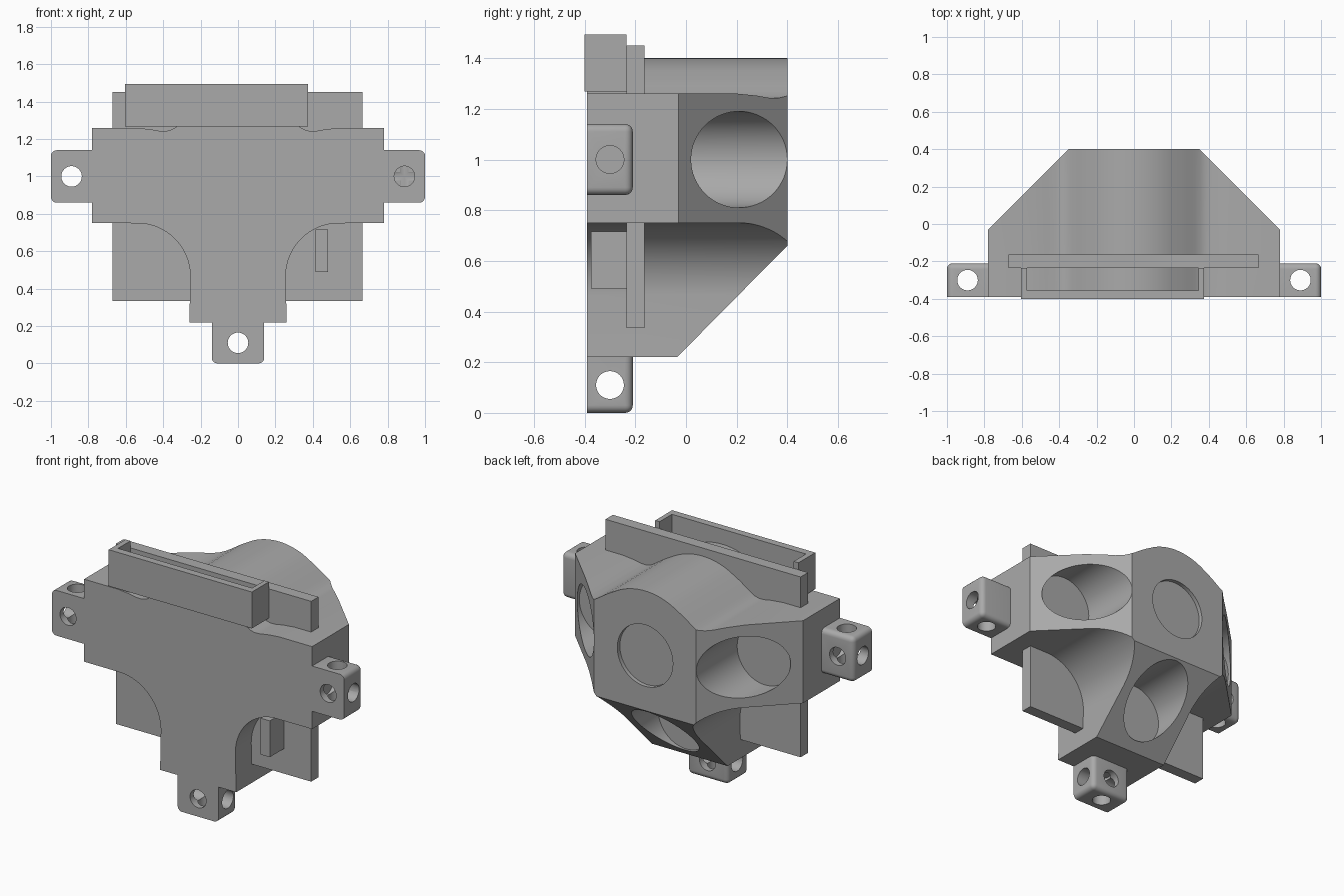
import bpy, bmesh, math
from mathutils import Vector

cube = bpy.data.objects.get("Cube")
if cube:
    bpy.data.objects.remove(cube, do_unlink=True)

grey = bpy.data.materials.new("plain grey")
grey.use_nodes = True
COLOUR = (0.4, 0.4, 0.4, 1)
grey.diffuse_color = COLOUR
grey.node_tree.nodes["Principled BSDF"].inputs["Base Color"].default_value = COLOUR

FRONT = -0.39
BORE = 0.19


def make(name, bm):
    bmesh.ops.recalc_face_normals(bm, faces=bm.faces)
    mesh = bpy.data.meshes.new(name)
    bm.to_mesh(mesh)
    bm.free()
    mesh.materials.append(grey)
    ob = bpy.data.objects.new(name, mesh)
    bpy.context.collection.objects.link(ob)
    return ob


def prism(name, points, axis, lo, hi):
    """Extrude a 2D outline along an axis; the outline uses the other two axes in order."""
    def place(p, t):
        v = list(p)
        v.insert(axis, t)
        return v
    bm = bmesh.new()
    face = bm.faces.new([bm.verts.new(place(p, lo)) for p in points])
    grown = bmesh.ops.extrude_face_region(bm, geom=[face])["geom"]
    shift = Vector(place((0, 0), hi - lo))
    bmesh.ops.translate(bm, vec=shift, verts=[g for g in grown if isinstance(g, bmesh.types.BMVert)])
    return make(name, bm)


def block(name, x, y, z):
    return prism(name, [(x[0], y[0]), (x[1], y[0]), (x[1], y[1]), (x[0], y[1])], 2, *z)


def arc(cx, cy, r, a, b, n):
    angles = [math.radians(a + (b - a) * i / n) for i in range(n + 1)]
    return [(cx + r * math.cos(t), cy + r * math.sin(t)) for t in angles]


def rod(centre, r, axis, lo, hi, n=64):
    return prism("cutter", arc(*centre, r, 0, 360, n)[:-1], axis, lo, hi)


def combine(ob, tool, operation="DIFFERENCE"):
    tool.hide_render = True
    mod = ob.modifiers.new("cut", "BOOLEAN")
    mod.operation, mod.object, mod.solver = operation, tool, "EXACT"
    bpy.context.view_layer.objects.active = ob
    bpy.ops.object.modifier_apply(modifier=mod.name)
    bpy.data.objects.remove(tool, do_unlink=True)


def smooth(ob):
    bpy.ops.object.select_all(action="DESELECT")
    ob.select_set(True)
    bpy.context.view_layer.objects.active = ob
    bpy.ops.object.shade_smooth_by_angle(angle=math.radians(25))


# T-shaped body: half outline from the hump down to the stem, then mirrored
half = arc(0, 1.0, 0.4, 88, 58, 10)
half += [(0.25, 1.318), (0.29, 1.292), (0.325, 1.268), (0.355, 1.25), (0.385, 1.242),
         (0.42, 1.243), (0.47, 1.252), (0.55, 1.26), (0.78, 1.26), (0.78, 0.75)]
half += arc(0.54, 0.46, 0.285, 90, 180, 24)[1:]
half[-25 + 1:] = [(x, z + 0.005) for x, z in half[-25 + 1:]]
half += [(0.26, 0.22)]
outline = half + [(-x, z) for x, z in reversed(half)]
body = prism("housing", outline, 1, FRONT, 0.4)

# Slanted back corners on both sides and below
plan = [(-0.78, -1), (0.78, -1), (0.78, -0.03), (0.35, 0.4), (-0.35, 0.4), (-0.78, -0.03)]
combine(body, prism("cutter", plan, 2, -1, 2), "INTERSECT")
side = [(-1, 0.22), (-0.035, 0.22), (0.4, 0.66), (0.4, 2), (-1, 2)]
combine(body, prism("cutter", side, 0, -1, 1), "INTERSECT")

# Round sockets bored from the back, and a shallow one in the middle
for x, z, floor in ((-0.54, 1.0, 0.0), (0.54, 1.0, 0.0), (0, 0.46, 0.0), (0, 1.0, 0.375)):
    combine(body, rod((x, z), BORE, 1, floor, 0.6))
smooth(body)

# Mounting lugs: rounded blocks with three crossing holes
HOLE = 0.055


def lug(name, x, z, outer_axis, outer, root, cuts):
    ob = block(name, x, (FRONT, -0.21), z)
    bm = bmesh.new()
    bm.from_mesh(ob.data)
    edges = []
    for e in bm.edges:
        mid = (e.verts[0].co + e.verts[1].co) / 2
        if abs(mid.y - FRONT) > 0.001 and abs(mid[outer_axis] - root) > 0.001:
            edges.append(e)
    bmesh.ops.bevel(bm, geom=edges, offset=0.03, segments=5, profile=0.5, affect="EDGES")
    bm.to_mesh(ob.data)
    bm.free()
    for centre, axis, lo, hi in cuts:
        combine(ob, rod(centre, HOLE, axis, lo, hi, 32))
    smooth(ob)


for sign, name, back in ((1, "left_lug", -0.25), (-1, "right_lug", 0)):
    cx = sign * 0.89
    lug(name, sorted((sign * 0.775, sign)), (0.86, 1.14), 0, sign, sign * 0.775,
        [((cx, 1.0), 1, -1, back),
         ((cx, -0.3), 2, 0.5, 1.5),
         ((-0.3, 1.0), 0, *sorted((sign * 0.82, sign * 1.2)))])
lug("bottom_lug", (-0.14, 0.14), (0, 0.225), 2, 0, 0.225,
    [((0, 0.11), 1, -1, 0),
     ((-0.3, 0.11), 0, -1, 1),
     ((0, -0.3), 2, -0.5, 0.18)])

# Upright plate through the body, and the small rib on its front
block("cross_plate", (-0.67, 0.665), (-0.235, -0.163), (0.335, 1.45))
block("rib", (0.415, 0.48), (-0.375, -0.23), (0.49, 0.715))

# Slot holder on top, open above and towards the plate
u_shape = [(-0.605, -0.235), (-0.605, -0.4), (0.375, -0.4), (0.375, -0.235),
           (0.345, -0.235), (0.345, -0.355), (-0.572, -0.355), (-0.572, -0.235)]
prism("slot_holder", u_shape, 2, 1.268, 1.493)
